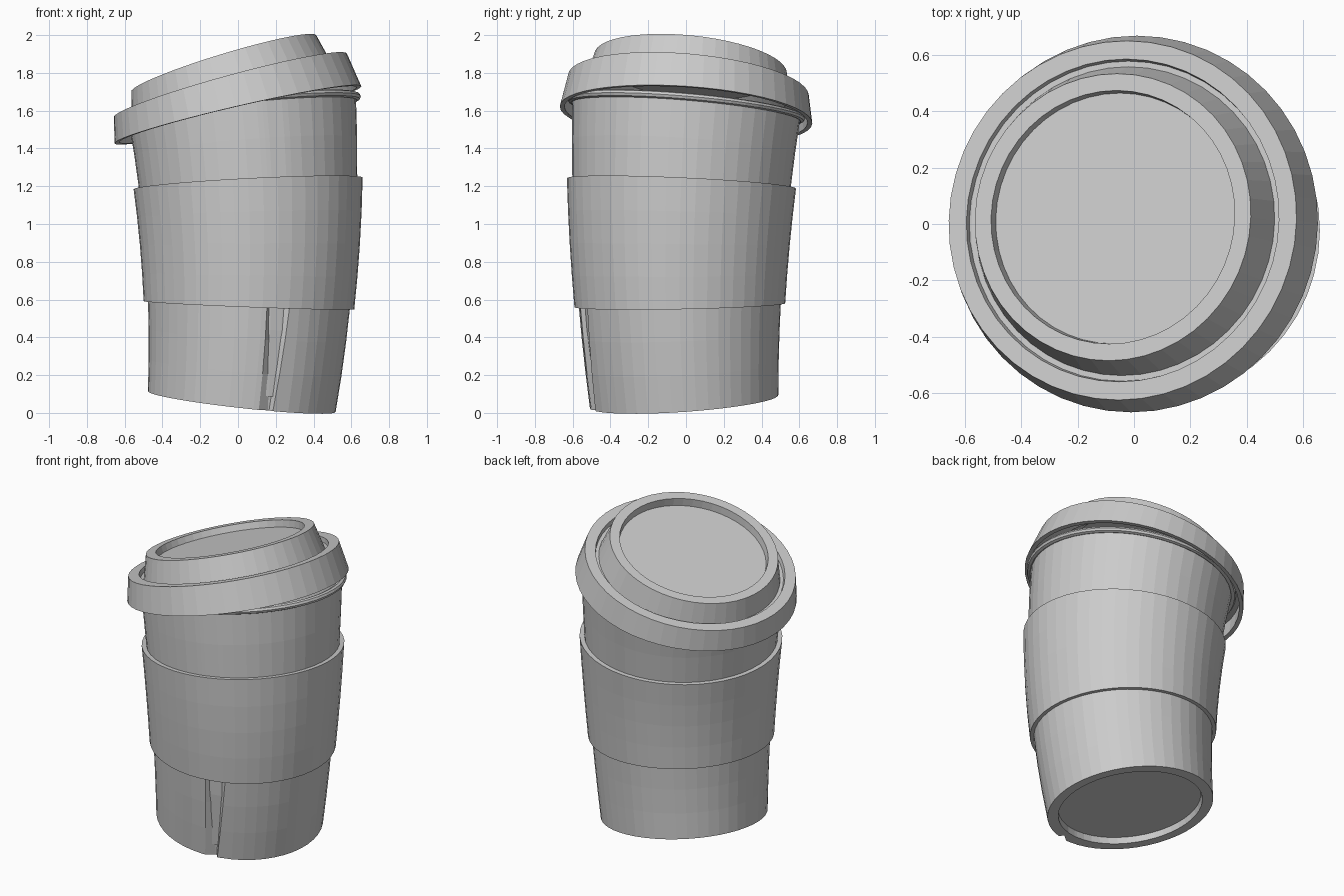
import bpy, bmesh, math
from mathutils import Vector

cube = bpy.data.objects.get("Cube")
if cube:
    bpy.data.objects.remove(cube, do_unlink=True)

grey = bpy.data.materials.new("light_grey")
grey.use_nodes = True
GREY = (0.6, 0.6, 0.6, 1)
grey.diffuse_color = GREY
grey.node_tree.nodes["Principled BSDF"].inputs["Base Color"].default_value = GREY

SEGMENTS = 48
STEP = 2 * math.pi / SEGMENTS


def cup_axis(s):
    """Centre and cross-slopes of the gently bent cup body at height s."""
    centre = Vector((0.02 + 0.11 * s - 0.07 * s * s,
                     -0.01 - 0.07 * s + 0.05 * s * s, 0.06 + s))
    return centre, -0.11 + 0.14 * s, 0.07 - 0.1 * s


def lid_axis(s):
    """The lid sits crooked and leans further than the cup."""
    centre = Vector((-0.232 * s - 0.13 * s * s,
                     0.07 * s + 0.06 * s * s, 1.578 + 0.97 * s))
    return centre, 0.232 + 0.26 * s, -0.07 - 0.125 * s


def plain_columns(s):
    return [(i * STEP, 0) for i in range(SEGMENTS)]


def seam_columns(s):
    """Angles from the front, with a tapering seam groove replacing two columns."""
    t = min(s / 0.52, 1)
    depth = 0.028 * max(0, min(1, (0.8 - s) / 0.25))
    groove = [(0.19, 0.18, 0), (0.305, 0.22, depth),
              (0.32, 0.36, depth), (0.345, 0.415, 0)]
    cols = [(i * STEP, 0) for i in range(SEGMENTS)]
    return cols[:2] + [(a + (b - a) * t, d) for a, b, d in groove] + cols[4:]


def bent_lathe(name, profile, axis, columns=plain_columns, closed=False, grooved=()):
    """Revolve (radius, height) points about a bent axis."""
    bm = bmesh.new()
    rings = []
    for k, (r, s) in enumerate(profile):
        centre, slope_x, slope_y = axis(s)
        normal = Vector((-slope_x, -slope_y, 1)).normalized()
        u = Vector((1, 0, slope_x)).normalized()
        v = normal.cross(u)
        ring = []
        for angle, depth in columns(s):
            rad = r - (depth if k in grooved else 0)
            ring.append(bm.verts.new(
                centre + u * rad * math.sin(angle) - v * rad * math.cos(angle)))
        rings.append(ring)
    pairs = list(zip(rings, rings[1:]))
    if closed:
        pairs.append((rings[-1], rings[0]))
    else:
        bm.faces.new(rings[0])
        bm.faces.new(rings[-1])
    for low, high in pairs:
        for i in range(len(low)):
            j = (i + 1) % len(low)
            bm.faces.new((low[i], low[j], high[j], high[i]))
    bmesh.ops.recalc_face_normals(bm, faces=bm.faces)
    mesh = bpy.data.meshes.new(name)
    bm.to_mesh(mesh)
    bm.free()
    mesh.materials.append(grey)
    obj = bpy.data.objects.new(name, mesh)
    bpy.context.collection.objects.link(obj)
    return obj


def wall(s):
    return 0.5 + 0.068 * s


# Cup: recessed base, tapered outer wall, hollow inside
heights = [0, 0.18, 0.35, 0.52, 0.8, 1, 1.15, 1.35, 1.55]
base = [(0.43, 0.04), (0.435, 0)]
outer = [(wall(s), s) for s in heights]
inner = [(wall(s) - 0.02, s) for s in (1.55, 1.15, 0.8, 0.4, 0.07)]
bent_lathe("cup_body", base + outer + inner, cup_axis, seam_columns,
           grooved=range(len(base), len(base) + len(outer)))

# Rolled rim around the mouth of the cup
roll = [(0.61 + 0.022 * math.cos(a * math.pi / 4),
         1.55 + 0.018 * math.sin(a * math.pi / 4)) for a in range(8)]
bent_lathe("rolled_rim", roll, cup_axis, closed=True)

# Sleeve wrapped around the middle
band = [0.51, 0.67, 0.83, 0.99, 1.155]
sleeve = [(0.558 + 0.076 * (s - 0.51), s) for s in band]
sleeve += [(wall(s) - 0.003, s) for s in reversed(band)]
bent_lathe("sleeve", sleeve, cup_axis, closed=True)

# Lid: open skirt, flat brim, groove, raised cap and recessed top
lid = [(0.42, 0.21), (0.52, 0.1), (0.63, 0.11), (0.645, 0), (0.67, 0),
       (0.64, 0.16), (0.575, 0.16), (0.57, 0.13), (0.55, 0.13),
       (0.512, 0.28), (0.452, 0.28), (0.447, 0.235)]
bent_lathe("lid", lid, lid_axis)
